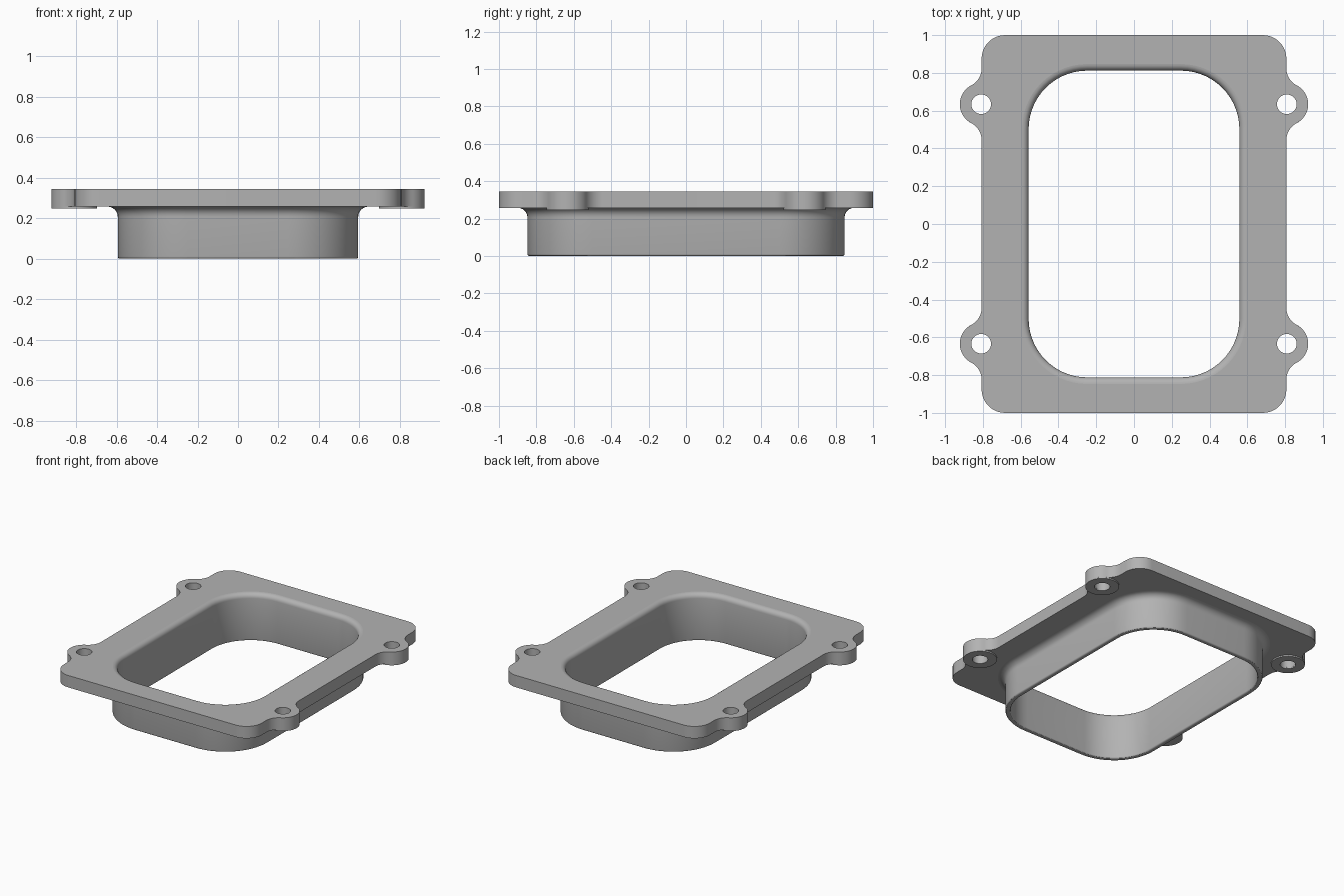
import bpy, bmesh
from math import atan2, cos, sin, pi, sqrt

if "Cube" in bpy.data.objects:
    bpy.data.objects.remove(bpy.data.objects["Cube"])

HALF_X, HALF_Y, CORNER = 0.807, 1.0, 0.125     # flange plate
TOP, UNDER, BOSS_Z = 0.345, 0.257, 0.247       # heights
LUG_X, LUG_Y, LUG_R, HOLE_R, BLEND = 0.809, 0.634, 0.113, 0.052, 0.1
IN_X, IN_Y, IN_R, WALL = 0.558, 0.812, 0.31, 0.036   # collar
SIGNS = [(1, 1), (-1, 1), (-1, -1), (1, -1)]

grey = bpy.data.materials.new("satin grey")
grey.use_nodes = True
grey.diffuse_color = (0.45, 0.45, 0.45, 1)
grey.node_tree.nodes["Principled BSDF"].inputs["Base Color"].default_value = (0.45, 0.45, 0.45, 1)


def arc(cx, cy, r, start, end, n):
    steps = [start + (end - start) * i / n for i in range(n + 1)]
    return [(cx + r * cos(t), cy + r * sin(t)) for t in steps]


def mirrored(quarter):
    """Close a first-quadrant path over both axes, counter-clockwise."""
    points = []
    for sx, sy in SIGNS:
        path = quarter if sx * sy > 0 else quarter[::-1]
        points += [(x * sx, y * sy) for x, y in path]
    return points


def collar_loop(offset):
    r = IN_R + offset
    return mirrored(arc(IN_X - IN_R, IN_Y - IN_R, r, 0, pi / 2, 14))


def flange_loop():
    dy = sqrt((LUG_R + BLEND) ** 2 - (HALF_X + BLEND - LUG_X) ** 2)
    a = atan2(dy, LUG_X - HALF_X - BLEND)
    quarter = arc(HALF_X + BLEND, LUG_Y - dy, BLEND, pi, a, 10)
    quarter += arc(LUG_X, LUG_Y, LUG_R, a - pi, pi - a, 20)[1:]
    quarter += arc(HALF_X + BLEND, LUG_Y + dy, BLEND, -a, -pi, 10)[1:]
    quarter += arc(HALF_X - CORNER, HALF_Y - CORNER, CORNER, 0, pi / 2, 10)
    return mirrored(quarter)


def ring(bm, points, z):
    return [bm.verts.new((x, y, z)) for x, y in points]


def bridge(bm, a, b):
    for i in range(len(a)):
        j = (i + 1) % len(a)
        bm.faces.new((a[i], a[j], b[j], b[i]))


def cap(bm, loops):
    edges = []
    for loop in loops:
        for i, v in enumerate(loop):
            pair = (loop[i - 1], v)
            edges.append(bm.edges.get(pair) or bm.edges.new(pair))
    bmesh.ops.triangle_fill(bm, use_beauty=True, use_dissolve=False, edges=edges)


def finish(bm, name):
    bmesh.ops.recalc_face_normals(bm, faces=bm.faces)
    mesh = bpy.data.meshes.new(name)
    bm.to_mesh(mesh)
    bm.free()
    mesh.materials.append(grey)
    obj = bpy.data.objects.new(name, mesh)
    bpy.context.collection.objects.link(obj)
    bpy.ops.object.select_all(action='DESELECT')
    obj.select_set(True)
    bpy.context.view_layer.objects.active = obj
    bpy.ops.object.shade_smooth_by_angle(angle=pi / 6)
    for p in mesh.polygons:          # keep level faces perfectly flat
        if abs(p.normal.z) > 0.9999:
            p.use_smooth = False


# Flange and collar: one skin, swept along the collar wall section
bm = bmesh.new()
lip, root, edge = 0.035, 0.05, 0.01
section = arc(lip, TOP - lip, lip, pi / 2, pi, 6)             # rounded mouth
section += arc(edge, edge, edge, pi, 1.5 * pi, 3)             # bottom rim
section += arc(WALL - edge, edge, edge, 1.5 * pi, 2 * pi, 3)
section += arc(WALL + root, UNDER - root, root, pi, pi / 2, 6)  # root fillet
wall = [ring(bm, collar_loop(offset), z) for offset, z in section]
for a, b in zip(wall, wall[1:]):
    bridge(bm, a, b)

outlines = [flange_loop()]
outlines += [arc(LUG_X * sx, LUG_Y * sy, HOLE_R, 0, 2 * pi, 28)[:-1] for sx, sy in SIGNS]
upper = [ring(bm, o, TOP) for o in outlines]
lower = [ring(bm, o, UNDER) for o in outlines]
for a, b in zip(upper, lower):
    bridge(bm, a, b)
cap(bm, upper + [wall[0]])
cap(bm, lower + [wall[-1]])
finish(bm, "flange_and_collar")

# Raised round pads under the four bolt holes
for (sx, sy), name in zip(SIGNS, ("back_left", "back_right", "front_right", "front_left")):
    bm = bmesh.new()
    loops = [ring(bm, arc(LUG_X * sx, LUG_Y * sy, r, 0, 2 * pi, 56)[:-1], z)
             for r, z in ((HOLE_R, UNDER), (HOLE_R, BOSS_Z), (LUG_R, BOSS_Z), (LUG_R, UNDER))]
    for i in range(4):
        bridge(bm, loops[i], loops[(i + 1) % 4])
    finish(bm, name + "_bolt_pad")
